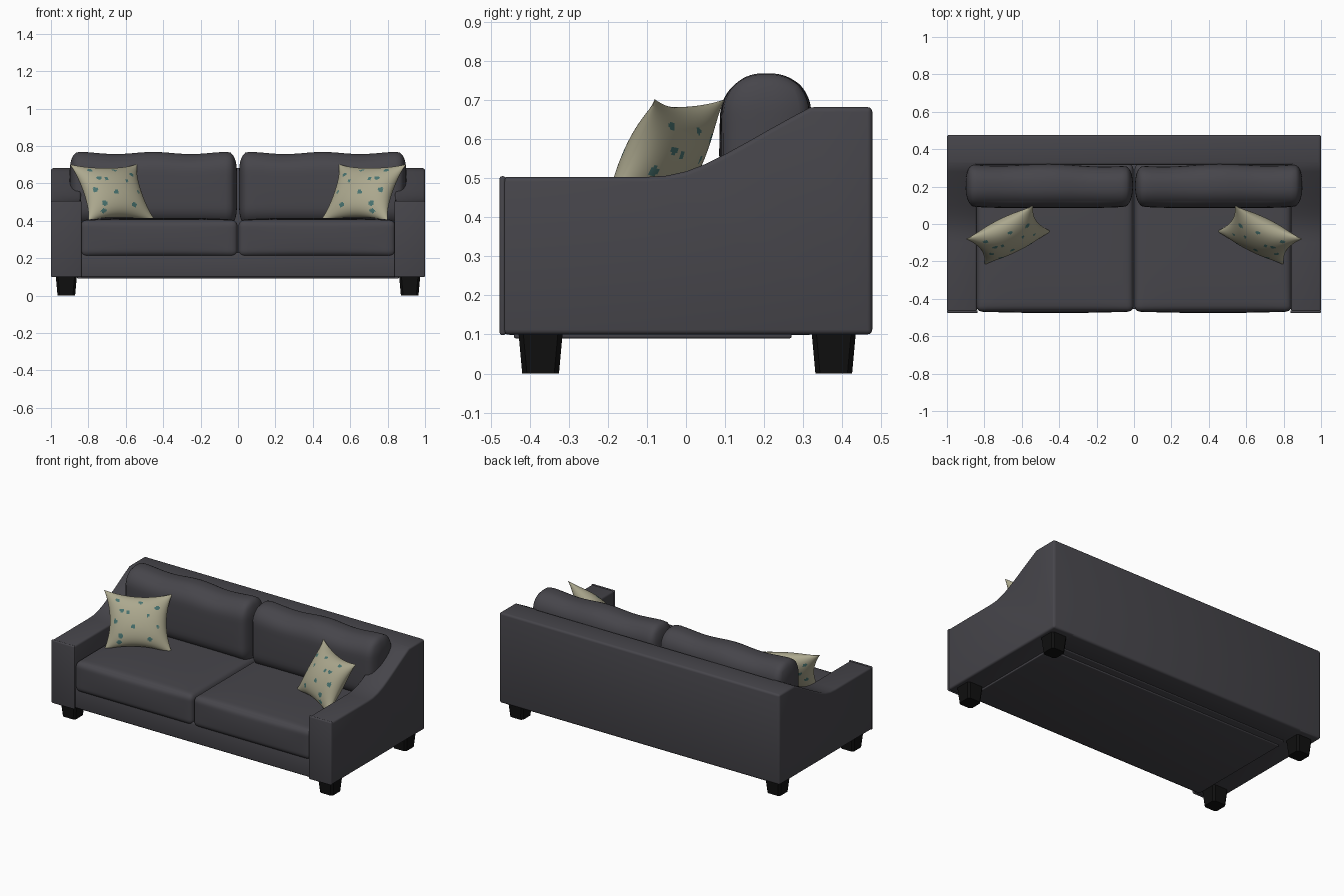
import bpy, bmesh, math
from mathutils import Vector

if "Cube" in bpy.data.objects:
    bpy.data.objects.remove(bpy.data.objects["Cube"])


def material(name, rgb):
    m = bpy.data.materials.new(name)
    m.diffuse_color = (*rgb, 1)
    m.use_nodes = True
    m.node_tree.nodes["Principled BSDF"].inputs["Base Color"].default_value = m.diffuse_color
    return m


FABRIC = material("charcoal fabric", (0.062, 0.060, 0.070))
BLACK = material("black wood", (0.005, 0.005, 0.005))
BEIGE = material("beige pillow", (0.41, 0.39, 0.27))
TEAL = material("teal spots", (0.065, 0.17, 0.16))


def finish(bm, name, mats, mirror=True, angle=40):
    bmesh.ops.recalc_face_normals(bm, faces=bm.faces)
    me = bpy.data.meshes.new(name)
    bm.to_mesh(me)
    bm.free()
    ob = bpy.data.objects.new(name, me)
    bpy.context.collection.objects.link(ob)
    for m in mats:
        me.materials.append(m)
    bpy.ops.object.select_all(action='DESELECT')
    ob.select_set(True)
    bpy.context.view_layer.objects.active = ob
    bpy.ops.object.shade_smooth_by_angle(angle=math.radians(angle))
    if mirror:
        ob.modifiers.new("mirror", 'MIRROR').use_clip = False
    return ob


def bevel(bm, width, segments=3):
    edges = [e for e in bm.edges if e.calc_face_angle(0) > math.radians(35)]
    bmesh.ops.bevel(bm, geom=edges, offset=width, segments=segments,
                    profile=0.5, affect='EDGES')


def box(name, lo, hi, width, mat=FABRIC, mirror=False):
    bm = bmesh.new()
    bmesh.ops.create_cube(bm, size=1)
    for v in bm.verts:
        v.co = [a + (b - a) * (c + 0.5) for a, b, c in zip(lo, hi, v.co)]
    bevel(bm, width)
    return finish(bm, name, [mat], mirror)


def cushion(name, lo, hi, radii, shape):
    """Rounded box with a different radius per axis, then shaped softly."""
    bm = bmesh.new()
    bmesh.ops.create_cube(bm, size=2)
    bmesh.ops.subdivide_edges(bm, edges=bm.edges, cuts=23, use_grid_fill=True)
    lo, hi = Vector(lo), Vector(hi)
    mid, half = (lo + hi) / 2, (hi - lo) / 2
    for v in bm.verts:
        n = [math.sin(c * math.pi / 2) for c in v.co]
        p = [a * h for a, h in zip(n, half)]
        core = [max(r - h, min(h - r, a)) for a, h, r in zip(p, half, radii)]
        q = Vector([(a - c) / r for a, c, r in zip(p, core, radii)])
        q.normalize()
        v.co = mid + Vector([c + r * d for c, r, d in zip(core, radii, q)]) + Vector(shape(*n))
    return finish(bm, name, [FABRIC], angle=60)


# Base rail, underside and full-width back
box("base", (-0.86, -0.455, 0.098), (0.86, 0.32, 0.23), 0.008)
box("underside_panel", (-0.86, -0.44, 0.09), (0.86, 0.27, 0.11), 0.005)
box("sofa_back", (-0.999, 0.315, 0.1), (0.999, 0.477, 0.682), 0.014)

# Arms with the swept top line
profile = [(-0.47, 0.1), (-0.47, 0.503), (-0.10, 0.503), (-0.05, 0.506), (0.0, 0.517),
           (0.05, 0.536), (0.10, 0.561), (0.16, 0.594), (0.22, 0.628), (0.28, 0.661),
           (0.318, 0.681), (0.476, 0.681), (0.476, 0.1)]
bm = bmesh.new()
face = bm.faces.new([bm.verts.new((0.84, y, z)) for y, z in profile])
ext = bmesh.ops.extrude_face_region(bm, geom=[face])
bmesh.ops.translate(bm, vec=(0.16, 0, 0),
                    verts=[g for g in ext["geom"] if isinstance(g, bmesh.types.BMVert)])
bmesh.ops.recalc_face_normals(bm, faces=bm.faces)
rim = [e for e in bm.edges if e.calc_face_angle(0) > math.radians(50)]
bmesh.ops.bevel(bm, geom=rim, offset=0.012, segments=3, profile=0.5, affect='EDGES')
finish(bm, "arm", [FABRIC])
box("arm_front_panel", (0.836, -0.477, 0.098), (1.0, -0.461, 0.505), 0.007, mirror=True)

# Seat and back cushions
cushion("seat_cushion", (0.002, -0.468, 0.208), (0.842, 0.32, 0.403), (0.03, 0.03, 0.035),
        lambda a, b, c: (0, -0.008 * (1 - a * a) * (1 - c * c) * (b < -0.5),
                         0.012 * (1 - a ** 4) * (1 - b ** 4) * max(c, 0)))
cushion("back_cushion", (0.006, 0.095, 0.37), (0.9, 0.315, 0.762), (0.045, 0.10, 0.10),
        lambda a, b, c: (0, (0.006 * math.cos(a * 5) + 0.004 * a) * max(b, 0)
                         - 0.010 * (1 - a ** 4) * (1 - c * c) * max(-b, 0),
                         0.006 * math.cos(a * 7) * max(c, 0)))

# Tapered legs
for name, y in (("front_leg", -0.372), ("back_leg", 0.378)):
    bm = bmesh.new()
    bmesh.ops.create_cube(bm, size=1)
    for v in bm.verts:
        w = 0.114 if v.co.z > 0 else 0.094
        v.co = (0.918 + v.co.x * w, y + v.co.y * w, 0.11 * (v.co.z + 0.5))
    up = [e for e in bm.edges if abs(e.verts[0].co.z - e.verts[1].co.z) > 0.05]
    bmesh.ops.bevel(bm, geom=up, offset=0.012, segments=1, affect='EDGES')
    finish(bm, name, [BLACK], angle=20)

# Throw pillows: pinched corners, puffed middle, teal spots
centre = Vector((0.67, -0.06, 0.55))
across, upward = Vector((-0.18, 0.09, 0)), Vector((0.05, 0.07, 0.152))
normal = across.cross(upward).normalized()
spots = [(-0.46, 0.33, .07), (-0.26, 0.27, .06), (-0.5, -0.55, .09), (-0.55, -0.8, .08),
         (0.62, 0.5, .08), (0.37, -0.62, .08), (0.33, 0.2, .05), (-0.1, -0.2, .07),
         (-0.6, 0.7, .07), (0.1, 0.68, .06), (0.65, -0.15, .05), (-0.7, -0.05, .08)]
N = 72
bm = bmesh.new()
for side in (-1, 1):
    grid = {}
    for i in range(N + 1):
        for j in range(N + 1):
            u = math.sin((i / N - 0.5) * math.pi)
            v = math.sin((j / N - 0.5) * math.pi)
            puff = 0.075 * (max(0, 1 - u * u) * max(0, 1 - v * v)) ** 0.6
            x = u * (1 - 0.17 * (1 - v * v) * u * u)
            y = v * (1 - 0.17 * (1 - u * u) * v * v)
            grid[i, j] = (bm.verts.new(centre + across * x + upward * y + normal * side * puff), u, v)
    for i in range(N):
        for j in range(N):
            q = [grid[k] for k in ((i, j), (i + 1, j), (i + 1, j + 1), (i, j + 1))]
            f = bm.faces.new([c[0] for c in q])
            u, v = sum(c[1] for c in q) / 4, sum(c[2] for c in q) / 4
            f.material_index = int(any(math.hypot(u - a, v - b) < r for a, b, r in spots))
bmesh.ops.remove_doubles(bm, verts=bm.verts, dist=0.00005)
finish(bm, "throw_pillow", [BEIGE, TEAL], angle=70)
